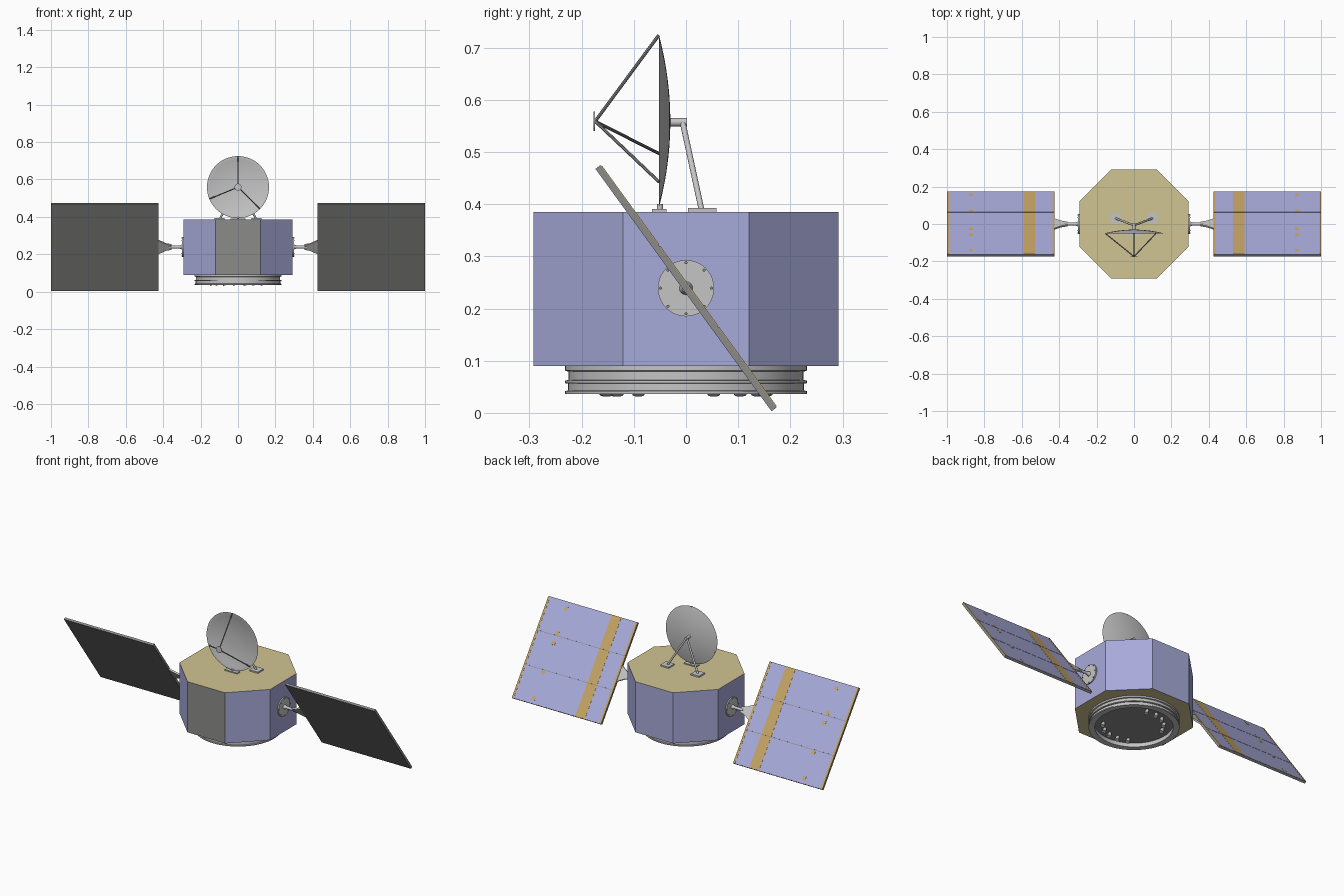
import bpy, bmesh, math
from mathutils import Matrix, Vector

if "Cube" in bpy.data.objects:
    bpy.data.objects.remove(bpy.data.objects["Cube"])


def mat(name, r, g, b):
    m = bpy.data.materials.new(name)
    m.diffuse_color = (r, g, b, 1)
    m.use_nodes = True
    m.node_tree.nodes["Principled BSDF"].inputs["Base Color"].default_value = m.diffuse_color
    return m


BLUE = mat("cell_blue", .39, .405, .70)
GOLD = mat("foil_gold", .64, .56, .29)
STRIP = mat("strip_gold", .56, .37, .13)
GREY = mat("mid_grey", .26, .26, .255)
LIGHT = mat("light_grey", .56, .56, .56)


def finish(name, bm, mats, smooth=False):
    bmesh.ops.recalc_face_normals(bm, faces=bm.faces)
    me = bpy.data.meshes.new(name)
    bm.to_mesh(me)
    bm.free()
    ob = bpy.data.objects.new(name, me)
    bpy.context.collection.objects.link(ob)
    for m in mats:
        me.materials.append(m)
    if smooth:
        bpy.ops.object.select_all(action='DESELECT')
        ob.select_set(True)
        bpy.context.view_layer.objects.active = ob
        bpy.ops.object.shade_smooth_by_angle(angle=math.radians(35))
    return ob


def add_box(bm, lo, hi, frame=Matrix()):
    lo, hi = Vector(lo), Vector(hi)
    m = frame @ Matrix.Translation((lo + hi) / 2) @ Matrix.Diagonal((*(hi - lo), 1))
    bmesh.ops.create_cube(bm, size=1, matrix=m)


def boxes(name, items, material, frame=Matrix()):
    bm = bmesh.new()
    for lo, hi in items:
        add_box(bm, lo, hi, frame)
    return finish(name, bm, [material])


def rods(name, items, material, seg=12):
    """Each item: start, end, radius at start, radius at end."""
    bm = bmesh.new()
    for a, b, r1, r2 in items:
        a, b = Vector(a), Vector(b)
        d = b - a
        m = Matrix.Translation((a + b) / 2) @ d.to_track_quat('Z', 'Y').to_matrix().to_4x4()
        bmesh.ops.create_cone(bm, cap_ends=True, segments=seg, radius1=r1, radius2=r2,
                              depth=d.length, matrix=m)
    return finish(name, bm, [material], True)


def lathe(name, profile, material, frame=Matrix(), seg=64):
    """Spin closed (radius, height) profile about local z."""
    bm = bmesh.new()
    vs = [bm.verts.new((r, 0, h)) for r, h in profile]
    es = [bm.edges.new((vs[i], vs[(i + 1) % len(vs)])) for i in range(len(vs))]
    bmesh.ops.spin(bm, geom=vs + es, cent=(0, 0, 0), axis=(0, 0, 1),
                   angle=math.tau, steps=seg, use_duplicate=False)
    bmesh.ops.remove_doubles(bm, verts=bm.verts, dist=1e-5)
    bmesh.ops.transform(bm, matrix=frame, verts=bm.verts)
    return finish(name, bm, [material], True)


# Octagonal body: gold ends, blue sides, grey front
AP = .292
bm = bmesh.new()
bmesh.ops.create_cone(bm, cap_ends=True, segments=8, radius1=AP / math.cos(math.pi / 8),
                      radius2=AP / math.cos(math.pi / 8), depth=.295,
                      matrix=Matrix.Translation((0, 0, .2375)) @ Matrix.Rotation(math.pi / 8, 4, 'Z'))
bm.normal_update()
for f in bm.faces:
    f.material_index = 1 if abs(f.normal.z) > .9 else 2 if f.normal.y < -.9 else 0
finish("body", bm, [BLUE, GOLD, GREY])

# Launch adapter ring with flanges, hollow underneath
lathe("adapter_ring", [(.2, .09), (.232, .09), (.232, .081), (.225, .079), (.225, .063),
                       (.232, .062), (.232, .057), (.226, .056), (.226, .043),
                       (.232, .042), (.232, .036), (.2, .036)], LIGHT)
rods("ring_floor", [((0, 0, .058), (0, 0, .088), .205, .205)], GREY, 64)

# Two groups of small thrusters inside the ring
nozzles = []
for base in (-78, 118):
    for off in (-42, -20, 0, 20, 42):
        a = math.radians(base + off)
        c = Vector((math.cos(a) * .155, math.sin(a) * .155, .058))
        nozzles.append((c, c + Vector((.008, 0, -.023)), .008, .012))
rods("thrusters", nozzles, LIGHT)

# Solar wings: local x outward, y down the slope, z towards the cells
WING = Matrix.Translation((0, 0, .239)) @ Matrix.Rotation(math.radians(-54), 4, 'X')
HL, T = .287, .006
for s, side in ((1, "right"), (-1, "left")):
    F = Matrix.Diagonal((s, 1, 1, 1)) @ WING

    def plates(part, rects, material, top):
        boxes(f"{side}_{part}", [((x0, y0, T - .001), (x1, y1, T + top))
                                 for x0, x1, y0, y1 in rects], material, F)

    boxes(f"{side}_panel", [((.425, -HL, -T), (1, HL, T))], GREY, F)
    thirds = [(-HL + .002, -.098), (-.095, .095), (.098, HL - .002)]
    plates("cells", [(.437, .988, a, b) for a, b in thirds], BLUE, .001)
    plates("gold_strips", [(x0, x1, a, b) for a, b in thirds
                           for x0, x1 in ((.425, .437), (.53, .592), (.988, 1))], STRIP, .0018)
    plates("gold_dots", [(.861, .881, y - .011, y + .011)
                         for y in (-.25, -.11, -.055, .11, .255)], STRIP, .0018)

    # Tapered yoke, lying in the wing plane
    bm = bmesh.new()
    outline = [(.355, -.015), (.385, -.022), (.427, -.045), (.427, .045), (.385, .022), (.355, .015)]
    face = bm.faces.new([bm.verts.new((x, y, -.005)) for x, y in outline])
    ext = bmesh.ops.extrude_face_region(bm, geom=[face])
    bmesh.ops.translate(bm, vec=(0, 0, .01),
                        verts=[v for v in ext["geom"] if isinstance(v, bmesh.types.BMVert)])
    bmesh.ops.transform(bm, matrix=F, verts=bm.verts)
    finish(f"{side}_yoke", bm, [LIGHT])

    # Round hub plate, shaft and bolts
    z = .239
    rods(f"{side}_hub", [((s * .288, 0, z), (s * .299, 0, z), .054, .054)], LIGHT, 40)
    rods(f"{side}_shaft", [((s * .295, 0, z), (s * .315, 0, z), .014, .008),
                           ((s * .3, 0, z), (s * .37, 0, z), .008, .008)], LIGHT, 16)
    bolts = []
    for k in range(8):
        y, h = .049 * math.cos(k * math.pi / 4), z + .049 * math.sin(k * math.pi / 4)
        bolts.append(((s * .298, y, h), (s * .303, y, h), .003, .003))
    rods(f"{side}_bolts", bolts, GREY, 8)

# Shallow dish facing the front; local z points to -y
DZ, R = .559, .166
DISH = Matrix.Translation((0, -.03, DZ)) @ Matrix.Rotation(math.pi / 2, 4, 'X')
back = [(R * i / 10, .022 * (i / 10) ** 2) for i in range(11)]
front = [(r * .985, h + .003 * (1 - r / R)) for r, h in reversed(back)]
lathe("dish", back + front, LIGHT, DISH)

# Feed disc on three struts
FEED = Vector((0, -.174, DZ))
ends = [(0, -.052, .724), (-.151, -.052, .497), (.116, -.052, .443)]
rods("feed_struts", [(FEED, e, .0032, .0032) for e in ends], GREY, 8)
rods("feed_disc", [((0, -.177, DZ), (0, -.174, DZ), .019, .019)], LIGHT, 24)

# Dish stand: rear boss, two legs and mounting plates
rods("dish_boss", [((0, -.033, DZ - .002), (0, .002, DZ - .002), .008, .008)], LIGHT, 16)
rods("dish_legs", [((s * .098, .03, .388), (s * .003, -.006, .555), .0055, .0055)
                   for s in (-1, 1)], LIGHT)
boxes("leg_plates", [((s * .098 - .027, .004, .384), (s * .098 + .027, .058, .393))
                     for s in (-1, 1)], LIGHT)
boxes("dish_foot", [((-.04, -.065, .384), (.04, -.037, .391))], LIGHT)
rods("dish_foot_pin", [((0, -.05, .388), (0, -.05, .4), .006, .006)], LIGHT)
